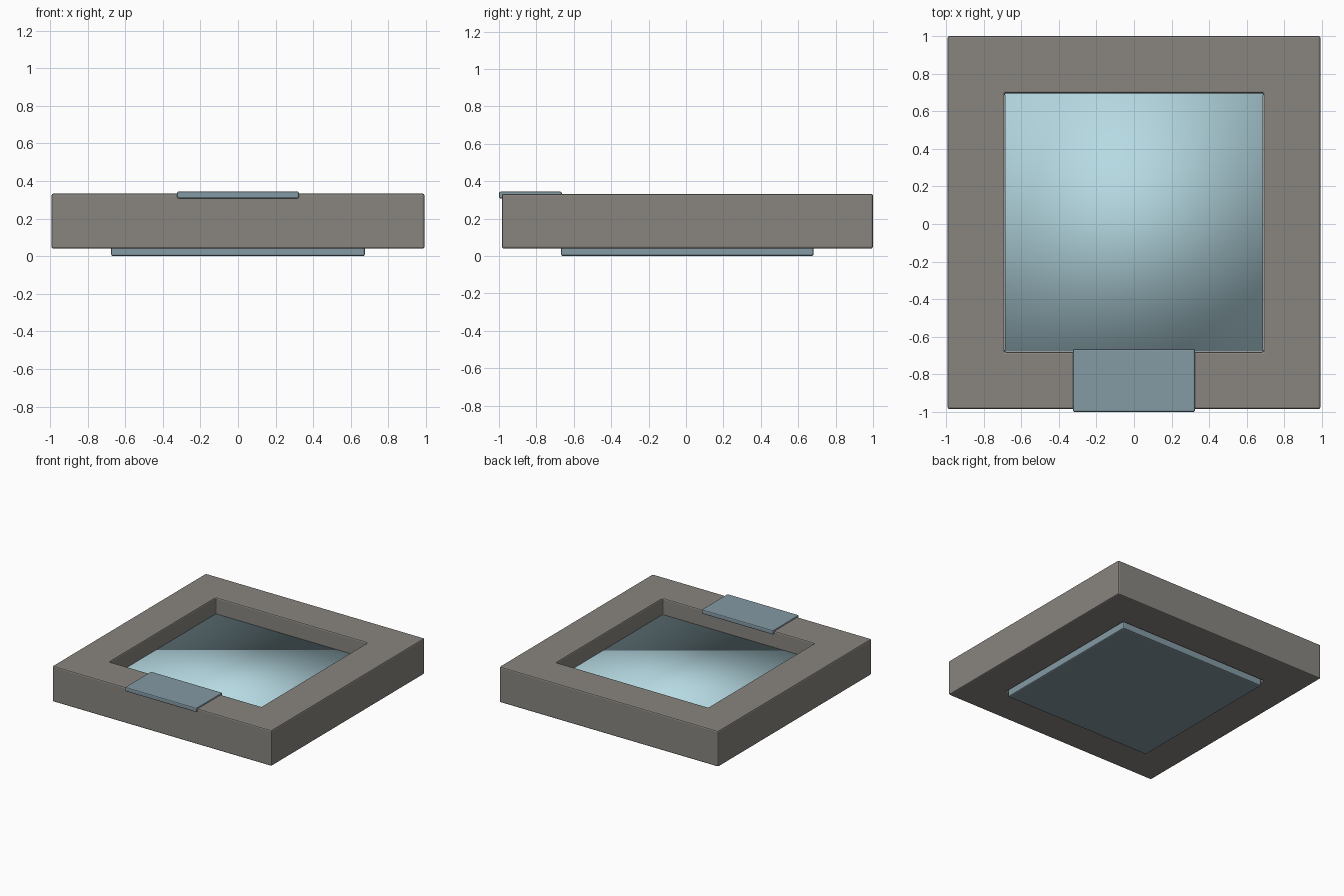
import bpy, bmesh

if "Cube" in bpy.data.objects:
    bpy.data.objects.remove(bpy.data.objects["Cube"])

CY = 0.0075  # centre line of the frame in y


def material(name, rgb):
    m = bpy.data.materials.new(name)
    m.diffuse_color = (*rgb, 1)
    m.use_nodes = True
    m.node_tree.nodes["Principled BSDF"].inputs["Base Color"].default_value = m.diffuse_color
    return m


def finish(name, bm, mat, bevel):
    bmesh.ops.recalc_face_normals(bm, faces=bm.faces)
    me = bpy.data.meshes.new(name)
    bm.to_mesh(me)
    bm.free()
    ob = bpy.data.objects.new(name, me)
    bpy.context.collection.objects.link(ob)
    me.materials.append(mat)
    if bevel:
        mod = ob.modifiers.new("edge_bevel", 'BEVEL')
        mod.width = bevel
        mod.segments = 2
        mod.limit_method = 'ANGLE'
    return ob


def box(name, x, y0, y1, z0, z1, mat, bevel=0.0):
    bm = bmesh.new()
    bmesh.ops.create_cube(bm, size=1)
    for v in bm.verts:
        v.co.x *= 2 * x
        v.co.y = y0 if v.co.y < 0 else y1
        v.co.z = z0 if v.co.z < 0 else z1
    return finish(name, bm, mat, bevel)


stone = material("stone", (0.25, 0.235, 0.215))
slate = material("slate", (0.23, 0.32, 0.37))
water = material("water", (0.47, 0.70, 0.77))

# Square frame with a square opening
bm = bmesh.new()
corners = [(-1, -1), (1, -1), (1, 1), (-1, 1)]
rings = [[bm.verts.new((r * x, CY + r * y, z)) for x, y in corners]
         for r, z in ((0.992, 0.04), (0.992, 0.333), (0.688, 0.333), (0.688, 0.04))]
for a, b in zip(rings, rings[1:] + rings[:1]):
    for i in range(4):
        j = (i + 1) % 4
        bm.faces.new((a[i], a[j], b[j], b[i]))
finish("frame", bm, stone, 0.01)

# Slab under the opening
box("base_slab", 0.675, CY - 0.675, CY + 0.675, 0.0, 0.07, slate, 0.01)

# Water filling the basin, softly shaded
pool = box("water", 0.686, CY - 0.686, CY + 0.686, 0.06, 0.20, water)
for p in pool.data.polygons:
    p.use_smooth = True

# Spill plate over the front edge
box("spill_plate", 0.324, -1.0, -0.664, 0.308, 0.344, slate, 0.008)
